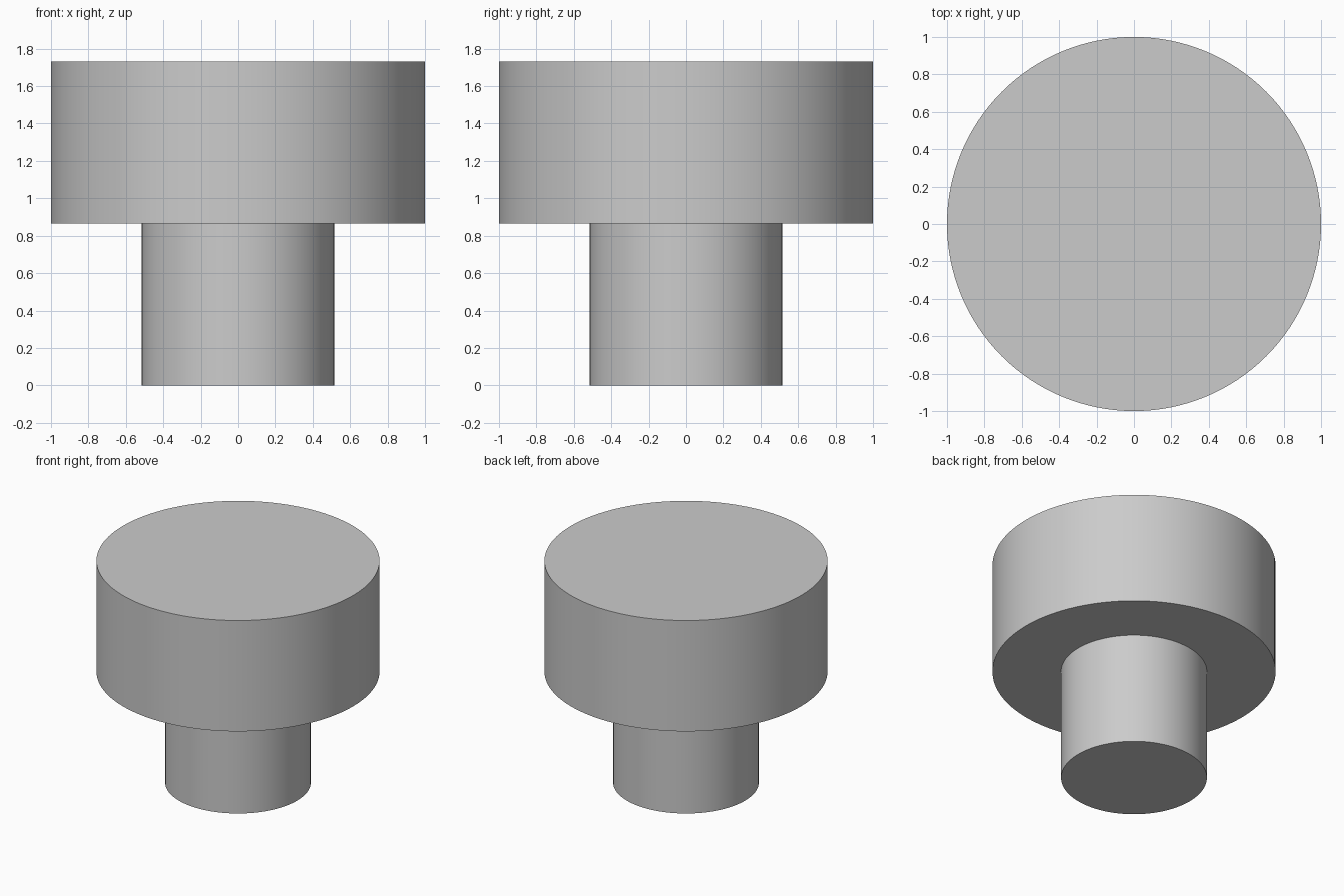
import bpy, bmesh, math

if "Cube" in bpy.data.objects:
    bpy.data.objects.remove(bpy.data.objects["Cube"])

SIDES = 128
STEM_R, HEAD_R = 0.515, 1.0
STEP_Z, TOP_Z = 0.866, 1.73

# Stepped knob: narrow stem and wide head as one closed turned solid
rings = [(STEM_R, 0), (STEM_R, STEP_Z), (HEAD_R, STEP_Z), (HEAD_R, TOP_Z)]
bm = bmesh.new()
loops = [[bm.verts.new((r * math.cos(2 * math.pi * i / SIDES),
                        r * math.sin(2 * math.pi * i / SIDES), z))
          for i in range(SIDES)] for r, z in rings]
for low, high in zip(loops, loops[1:]):
    for i in range(SIDES):
        j = (i + 1) % SIDES
        bm.faces.new((low[i], low[j], high[j], high[i]))

# Flat bottom and top caps
bm.faces.new(loops[0][::-1])
bm.faces.new(loops[-1])
bmesh.ops.recalc_face_normals(bm, faces=bm.faces)

mesh = bpy.data.meshes.new("stepped_knob")
bm.to_mesh(mesh)
bm.free()
knob = bpy.data.objects.new("stepped_knob", mesh)
bpy.context.collection.objects.link(knob)

# Smooth walls, crisp rims
bpy.context.view_layer.objects.active = knob
knob.select_set(True)
bpy.ops.object.shade_smooth_by_angle(angle=math.radians(30))
